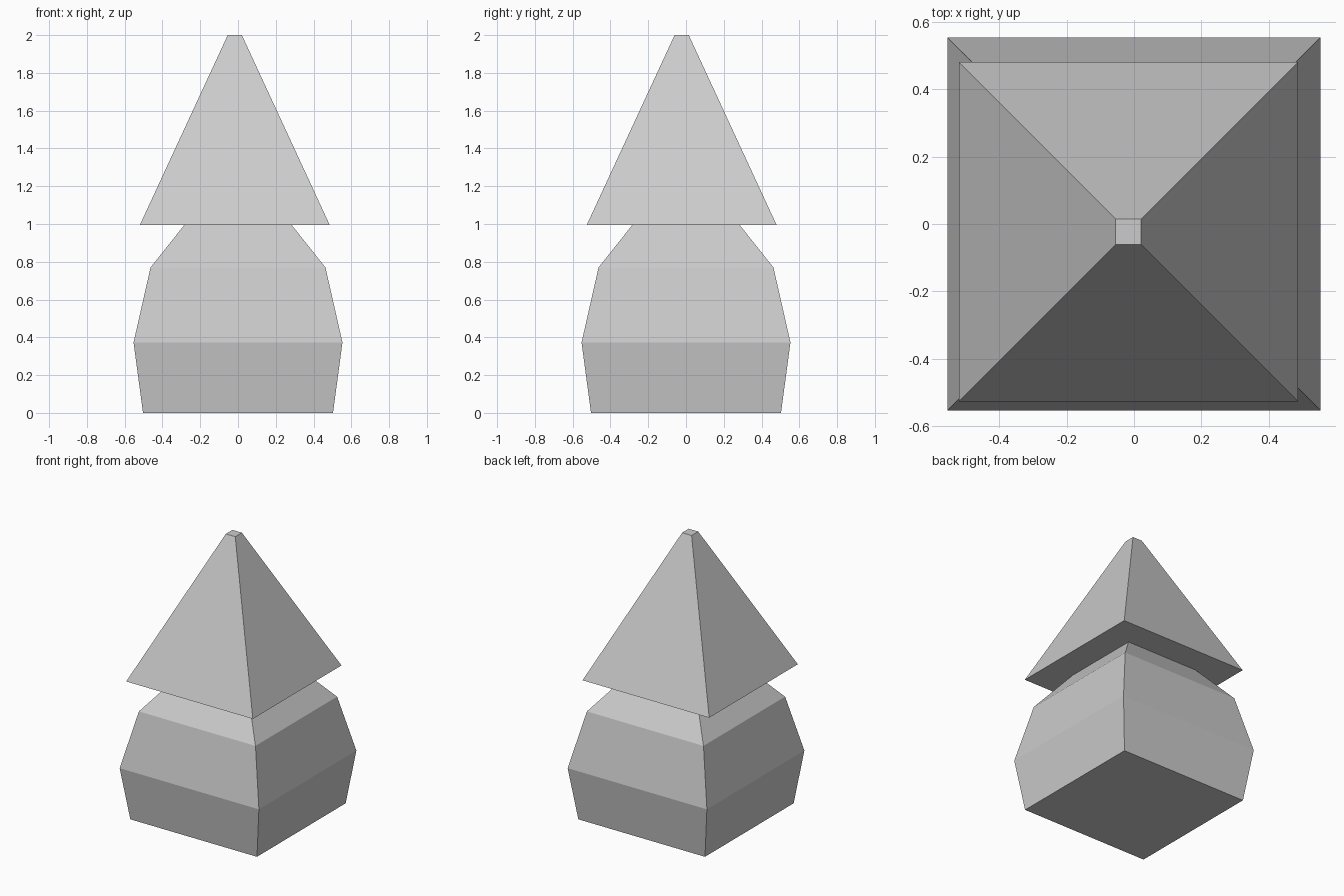
import bpy, bmesh

if "Cube" in bpy.data.objects:
    bpy.data.objects.remove(bpy.data.objects["Cube"])


def square_loft(name, levels, center=(0, 0)):
    """Stack square rings given as (half_width, z) and cap both ends."""
    cx, cy = center
    bm = bmesh.new()
    rings = [[bm.verts.new((cx + sx * h, cy + sy * h, z))
              for sx, sy in ((-1, -1), (1, -1), (1, 1), (-1, 1))]
             for h, z in levels]
    for low, high in zip(rings, rings[1:]):
        for i in range(4):
            j = (i + 1) % 4
            bm.faces.new((low[i], low[j], high[j], high[i]))
    bm.faces.new(rings[0][::-1])
    bm.faces.new(rings[-1])
    mesh = bpy.data.meshes.new(name)
    bm.to_mesh(mesh)
    bm.free()
    obj = bpy.data.objects.new(name, mesh)
    bpy.context.collection.objects.link(obj)
    return obj


# Bulging square body, narrowing to a neck under the roof
square_loft("body", [(0.503, 0), (0.553, 0.373), (0.463, 0.77), (0.284, 0.995)])

# Truncated pyramid roof, set slightly off centre
square_loft("roof", [(0.503, 0.994), (0.0375, 2.0)], center=(-0.017, -0.023))
